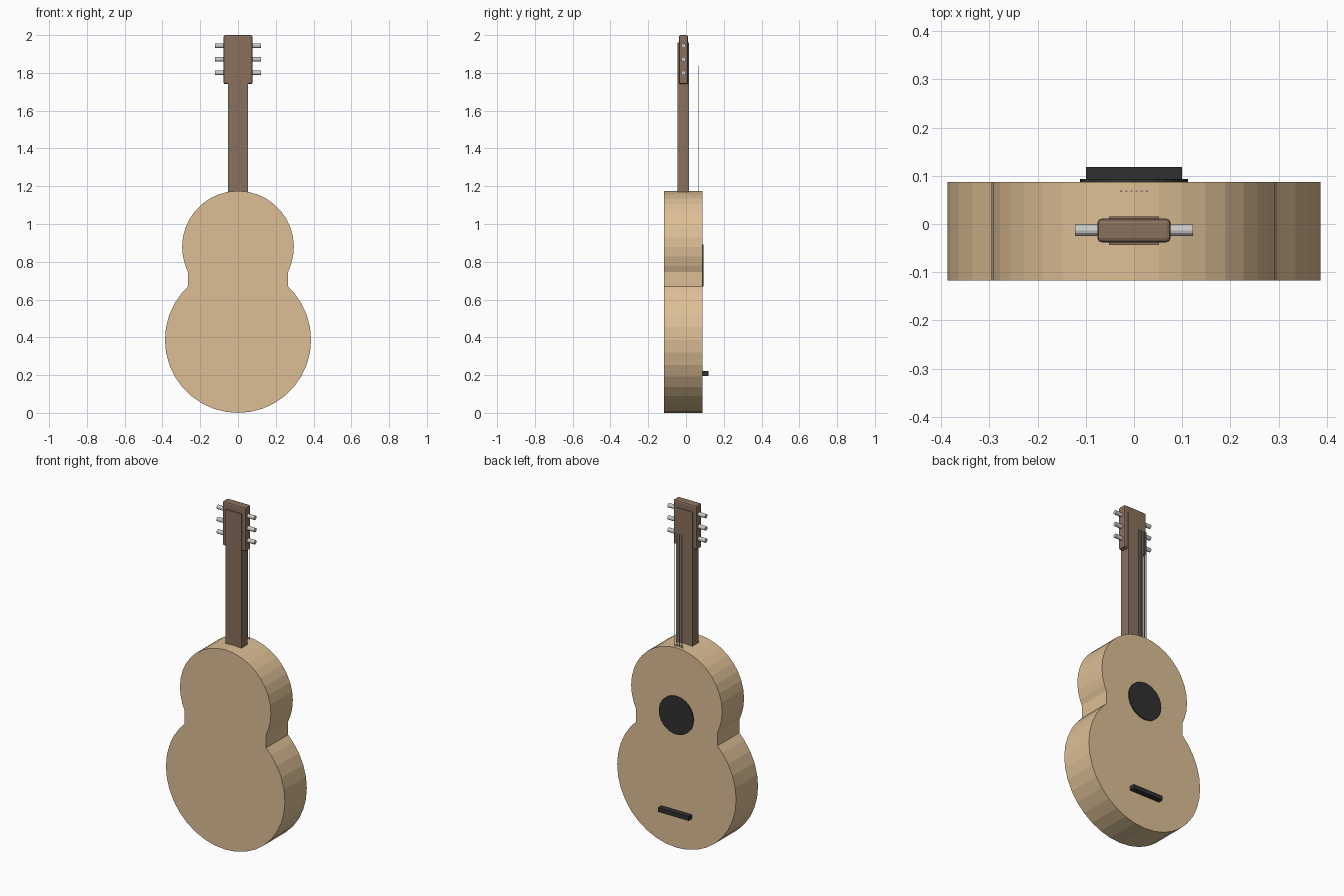
import bpy, bmesh, math
from mathutils import Matrix

if "Cube" in bpy.data.objects:
    bpy.data.objects.remove(bpy.data.objects["Cube"])


def material(name, rgb):
    m = bpy.data.materials.new(name)
    m.diffuse_color = (*rgb, 1)
    m.use_nodes = True
    m.node_tree.nodes["Principled BSDF"].inputs["Base Color"].default_value = m.diffuse_color
    return m


PALE = material("pale_wood", (0.72, 0.52, 0.30))
BROWN = material("brown_wood", (0.25, 0.165, 0.11))
DARK = material("dark_wood", (0.03, 0.03, 0.03))
METAL = material("metal", (0.55, 0.55, 0.56))


def finish(name, bm, mat):
    bmesh.ops.recalc_face_normals(bm, faces=bm.faces)
    me = bpy.data.meshes.new(name)
    bm.to_mesh(me)
    bm.free()
    ob = bpy.data.objects.new(name, me)
    me.materials.append(mat)
    bpy.context.collection.objects.link(ob)
    return ob


def box(name, lo, hi, mat, bevel=0):
    bm = bmesh.new()
    size = [b - a for a, b in zip(lo, hi)]
    mid = [(a + b) / 2 for a, b in zip(lo, hi)]
    bmesh.ops.create_cube(bm, size=1, matrix=Matrix.Translation(mid) @ Matrix.Diagonal((*size, 1)))
    ob = finish(name, bm, mat)
    if bevel:
        mod = ob.modifiers.new("bevel", 'BEVEL')
        mod.width, mod.segments = bevel, 2
    return ob


def rod(name, center, axis, radius, length, sides, mat):
    bm = bmesh.new()
    turn = {'X': Matrix.Rotation(math.pi / 2, 4, 'Y'),
            'Y': Matrix.Rotation(math.pi / 2, 4, 'X'),
            'Z': Matrix.Identity(4)}[axis]
    bmesh.ops.create_cone(bm, cap_ends=True, segments=sides, radius1=radius, radius2=radius,
                          depth=length, matrix=Matrix.Translation(center) @ turn)
    return finish(name, bm, mat)


# Body: two round bouts joined by a straight waist, extruded in depth
WAIST, LOWER, UPPER = 0.265, 0.387, 0.296
LOW_Z, UP_Z = 0.387, 0.879
BACK, FACE = -0.117, 0.087


def bout(radius, z, start, end):
    angles = [start] + [a for a in range(-360, 361, 10) if start + 1 < a < end - 1] + [end]
    return [(radius * math.cos(math.radians(a)), z + radius * math.sin(math.radians(a))) for a in angles]


up = math.degrees(math.acos(WAIST / UPPER))
low = math.degrees(math.acos(WAIST / LOWER))
outline = bout(UPPER, UP_Z, -up, 180 + up) + bout(LOWER, LOW_Z, -180 - low, low)
bm = bmesh.new()
face = bm.faces.new([bm.verts.new((x, BACK, z)) for x, z in outline])
ext = bmesh.ops.extrude_face_region(bm, geom=[face], use_keep_orig=True)
bmesh.ops.translate(bm, vec=(0, FACE - BACK, 0),
                    verts=[v for v in ext["geom"] if isinstance(v, bmesh.types.BMVert)])
finish("body", bm, PALE)

# Sound hole and bridge on the +y face
rod("sound_hole", (0, 0.087, 0.78), 'Y', 0.112, 0.012, 32, DARK)
box("bridge", (-0.10, 0.08, 0.196), (0.10, 0.118, 0.221), DARK)

# Neck and headstock
box("neck", (-0.052, -0.044, 1.10), (0.052, 0.016, 1.96), BROWN)
box("headstock", (-0.076, -0.038, 1.74), (0.076, 0.011, 2.0), BROWN, 0.009)

# Tuning pegs, three on each side
for side in (-1, 1):
    for i, z in enumerate((1.80, 1.872, 1.944)):
        rod(f"tuning_peg_{'left' if side < 0 else 'right'}_{i + 1}",
            (side * 0.092, -0.013, z), 'X', 0.012, 0.06, 12, METAL)

# Six strings
for i in range(6):
    rod(f"string_{i + 1}", ((i - 2.5) * 0.0105, 0.068, 1.03), 'Z', 0.0018, 1.62, 8, METAL)
